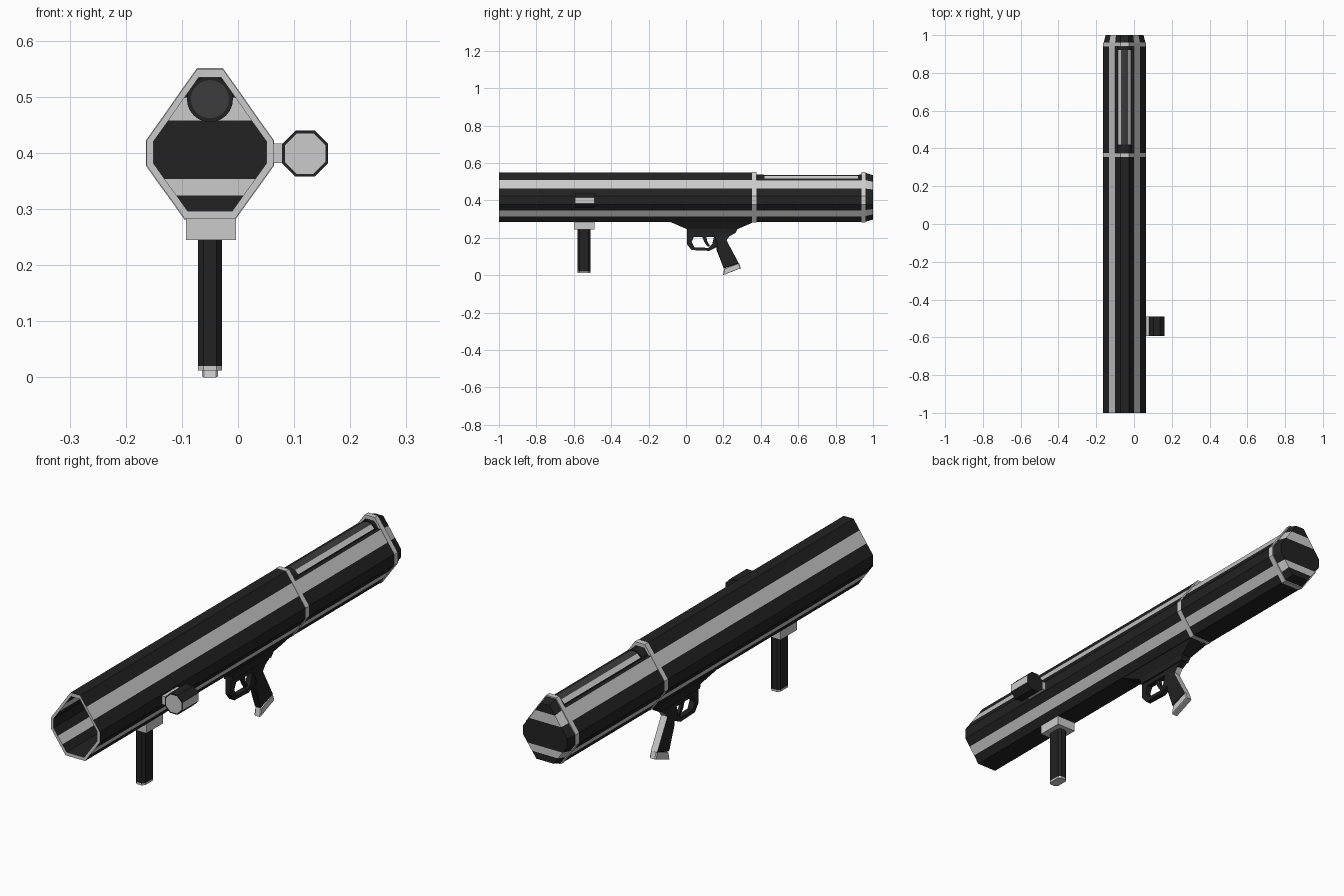
import bpy, bmesh, math
from mathutils import Vector

cube = bpy.data.objects.get("Cube")
if cube:
    bpy.data.objects.remove(cube, do_unlink=True)


def material(name, v):
    m = bpy.data.materials.new(name)
    m.use_nodes = True
    m.diffuse_color = (v, v, v, 1)
    m.node_tree.nodes["Principled BSDF"].inputs["Base Color"].default_value = (v, v, v, 1)
    return m


MATS = [material("black", 0.016), material("light_grey", 0.6), material("dark_grey", 0.045)]
BLACK, LIGHT, GREY = 0, 1, 2
CX, CZ = -0.05, 0.41          # tube axis


def finish(name, bm):
    bmesh.ops.recalc_face_normals(bm, faces=bm.faces[:])
    me = bpy.data.meshes.new(name)
    bm.to_mesh(me)
    bm.free()
    for m in MATS:
        me.materials.append(m)
    ob = bpy.data.objects.new(name, me)
    bpy.context.collection.objects.link(ob)
    return ob


def loft(name, sections, colour=lambda s, i: BLACK, loop=False, caps=(BLACK, BLACK)):
    """Skin between equal-length point loops; loop=True joins last to first."""
    bm = bmesh.new()
    rows = [[bm.verts.new(p) for p in sec] for sec in sections]
    n = len(rows[0])
    for s in range(len(rows) if loop else len(rows) - 1):
        a, b = rows[s], rows[(s + 1) % len(rows)]
        for i in range(n):
            j = (i + 1) % n
            bm.faces.new((a[i], a[j], b[j], b[i])).material_index = colour(s, i)
    if not loop:
        for row, c in ((rows[0], caps[0]), (rows[-1], caps[1])):
            if c is not None:
                bm.faces.new(row).material_index = c
    return finish(name, bm)


def box(name, x0, x1, y0, y1, z0, z1, mat):
    sec = lambda z: [(x0, y0, z), (x1, y0, z), (x1, y1, z), (x0, y1, z)]
    return loft(name, [sec(z0), sec(z1)], lambda s, i: mat, caps=(mat, mat))


def side_prism(name, pts, half, chamfer=0.0, colour=lambda s, i: BLACK, mat=BLACK):
    """Extrude a (y, z) outline across x with chamfered long edges."""
    c = sum((Vector(p) for p in pts), Vector((0, 0))) / len(pts)
    def sec(x, inset):
        out = []
        for p in pts:
            d = Vector(p) - c
            q = c + d * (1 - inset / max(d.length, 1e-6))
            out.append((CX + x, q.x, q.y))
        return out
    if chamfer:
        secs = [sec(-half, chamfer), sec(-half + chamfer, 0), sec(half - chamfer, 0), sec(half, chamfer)]
    else:
        secs = [sec(-half, 0), sec(half, 0)]
    return loft(name, secs, colour, caps=(mat, mat))


# Tube cross-section: right half, top to bottom, with stripe borders
HALF = [(.0225, .55), (.051, .51), (.083, .464), (.113, .422),
        (.113, .378), (.091, .347), (.067, .314), (.045, .283)]
STRIPES = {1, 5, 9, 13}


def profile(y, k=1.0, top=9.0):
    pts = [(x, z) for x, z in HALF] + [(-x, z) for x, z in reversed(HALF)]
    return [(CX + x * k, y, min(CZ + (z - CZ) * k, top)) for x, z in pts]


def stripe(s, i):
    return LIGHT if i in STRIPES else BLACK


# Front tube: hollow, with pale muzzle rim
loft("front_tube", [profile(-1), profile(.365), profile(.365, .89), profile(-1, .89)],
     lambda s, i: LIGHT if s == 3 else stripe(s, i), loop=True)

# Rear tube: flattened on top to seat the cylinder
loft("rear_tube", [profile(.365, 1, .51), profile(.95, 1, .51),
                   profile(.95, .89, .499), profile(.365, .89, .499)], stripe, loop=True)

# Tapered end cap with stripes across its end face
bm = bmesh.new()
outer = [bm.verts.new(p) for p in profile(.95)]
inner = [bm.verts.new(p) for p in profile(1, .89)]
for i in range(16):
    j = (i + 1) % 16
    bm.faces.new((outer[i], outer[j], inner[j], inner[i])).material_index = stripe(0, i)
for i in range(7):
    bm.faces.new((inner[i], inner[i + 1], inner[14 - i], inner[15 - i])).material_index = stripe(0, i)
finish("end_cap", bm)

# Pale bands at both ends of the rear tube
for name, y in (("middle_band", .365), ("rear_band", .95)):
    loft(name, [profile(y - .011, 1.012), profile(y + .011, 1.012),
                profile(y + .011, .9), profile(y - .011, .9)], lambda s, i: LIGHT, loop=True)

# Bulkhead closing the rear end of the top recess
trap = [(-.0225, .548), (.0225, .548), (.051, .508), (-.051, .508)]
loft("recess_bulkhead", [[(CX + x, y, z) for x, z in trap] for y in (.943, .95)])


# Cylinder in the recess, with pale strips and black collars
def circle(y, r, n=12, cx=CX, cz=.496, turn=0.0):
    return [(cx + r * math.sin(math.tau * (i + turn) / n), y,
             cz + r * math.cos(math.tau * (i + turn) / n)) for i in range(n)]


loft("recessed_cylinder", [circle(y, .039) for y in (.36, .42, .92, .94)],
     lambda s, i: BLACK if s != 1 else LIGHT if i in (1, 10) else GREY if i in (0, 11) else BLACK)
loft("front_collar", [circle(.35, .034, 24), circle(.35, .041, 24),
                      circle(.415, .041, 24), circle(.415, .034, 24)], loop=True)
loft("rear_collar", [circle(.925, .041, 24), circle(.943, .041, 24)])
loft("cylinder_disc", [circle(.351, .035, 24), circle(.358, .035, 24)],
     lambda s, i: GREY, caps=(GREY, GREY))


# Octagonal sight on the left side
def octagon(y, flat):
    return circle(y, flat / math.cos(math.pi / 8), 8, .1195, .399, .5)


loft("sight", [octagon(-.594, .036), octagon(-.594, .041), octagon(-.489, .041)],
     lambda s, i: LIGHT if s == 1 and i == 1 else BLACK, caps=(LIGHT, BLACK))
box("sight_mount", .058, .084, -.592, -.491, .382, .417, LIGHT)

# Foregrip
box("foregrip_mount", -.093, -.004, -.598, -.489, .245, .285, LIGHT)


def grip_section(z, k=1.0):
    a, b, c = .0215 * k, .035 * k, .010
    pts = [(a, b - c), (a - c, b), (c - a, b), (-a, b - c),
           (-a, c - b), (c - a, -b), (a - c, -b), (a, c - b)]
    return [(CX + x, -.545 + y, z) for x, y in pts]


loft("foregrip", [grip_section(z) for z in (.02, .246)])
loft("foregrip_cap", [grip_section(.012), grip_section(.021)],
     lambda s, i: LIGHT, caps=(LIGHT, LIGHT))

# Trigger housing: tapered fairing and block under the tube
def rect(hw, y0, y1, z):
    return [(CX - hw, y0, z), (CX + hw, y0, z), (CX + hw, y1, z), (CX - hw, y1, z)]


loft("trigger_housing", [rect(.045, -.09, .37, .287), rect(.022, .005, .275, .246),
                         rect(.018, .005, .265, .225)])

# Trigger guard
guard_out = [(.005, .235), (.005, .165), (.03, .134), (.125, .130), (.165, .15), (.19, .235)]
guard_in = [(.042, .205), (.030, .178), (.045, .148), (.12, .146), (.140, .165), (.150, .205)]
loft("trigger_guard", [[(CX + x, y, z) for y, z in pts] for x, pts in
     ((-.012, guard_out), (.012, guard_out), (.012, guard_in), (-.012, guard_in))], loop=True)
side_prism("trigger", [(.085, .212), (.108, .212), (.112, .185), (.128, .156),
                       (.115, .153), (.097, .178)], .006)

# Pistol grip, with a pale backstrap and pale foot
side_prism("pistol_grip", [(.145, .228), (.165, .165), (.163, .135), (.202, .036),
                           (.283, .062), (.216, .188), (.232, .21), (.265, .228)],
           .0145, .004, lambda s, i: LIGHT if i in (4, 5) else BLACK)
side_prism("pistol_grip_foot", [(.204, .034), (.198, .0), (.293, .037), (.284, .064)],
           .0145, .004, lambda s, i: LIGHT, LIGHT)
